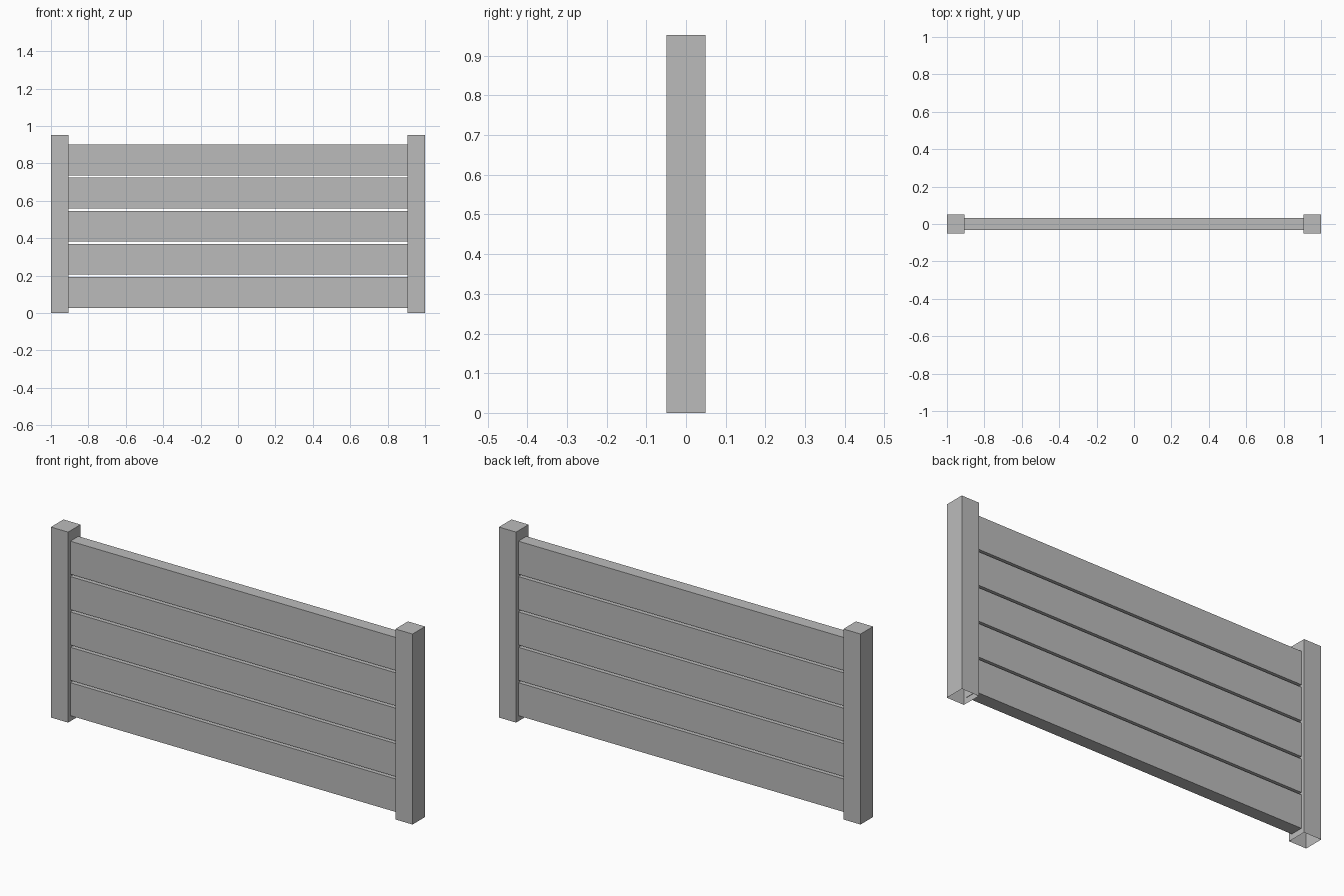
import bpy
import bmesh
from mathutils import Matrix

cube = bpy.data.objects.get("Cube")
if cube:
    bpy.data.objects.remove(cube, do_unlink=True)

# One plain grey for the whole fence panel
grey = bpy.data.materials.new("plain_grey")
grey.use_nodes = True
colour = (0.5, 0.5, 0.5, 1)
grey.diffuse_color = colour
grey.node_tree.nodes["Principled BSDF"].inputs["Base Color"].default_value = colour


def box(name, centre, size, open_bottom=False):
    bm = bmesh.new()
    bmesh.ops.create_cube(bm, size=1, matrix=Matrix.Diagonal((*size, 1)))
    if open_bottom:
        bm.normal_update()
        base = [f for f in bm.faces if f.normal.z < -0.9]
        bmesh.ops.delete(bm, geom=base, context='FACES_ONLY')
    mesh = bpy.data.meshes.new(name)
    bm.to_mesh(mesh)
    bm.free()
    mesh.materials.append(grey)
    obj = bpy.data.objects.new(name, mesh)
    obj.location = centre
    bpy.context.collection.objects.link(obj)
    return obj


POST_W, POST_D, POST_H = 0.095, 0.099, 0.952
BOARDS, BOARD_H, BOARD_D = 5, 0.165, 0.064
BASE, PITCH = 0.028, 0.1768

# Hollow posts, open underneath
for side, label in ((-1, "right"), (1, "left")):
    box(label + "_post", (side * (1 - POST_W / 2), 0, POST_H / 2),
        (POST_W, POST_D, POST_H), open_bottom=True)

# Horizontal boards with narrow gaps, ends just inside the posts
board_length = 2 * (1 - POST_W) + 0.004
for i in range(BOARDS):
    box(f"board_{i + 1}", (0, 0, BASE + BOARD_H / 2 + i * PITCH),
        (board_length, BOARD_D, BOARD_H))
